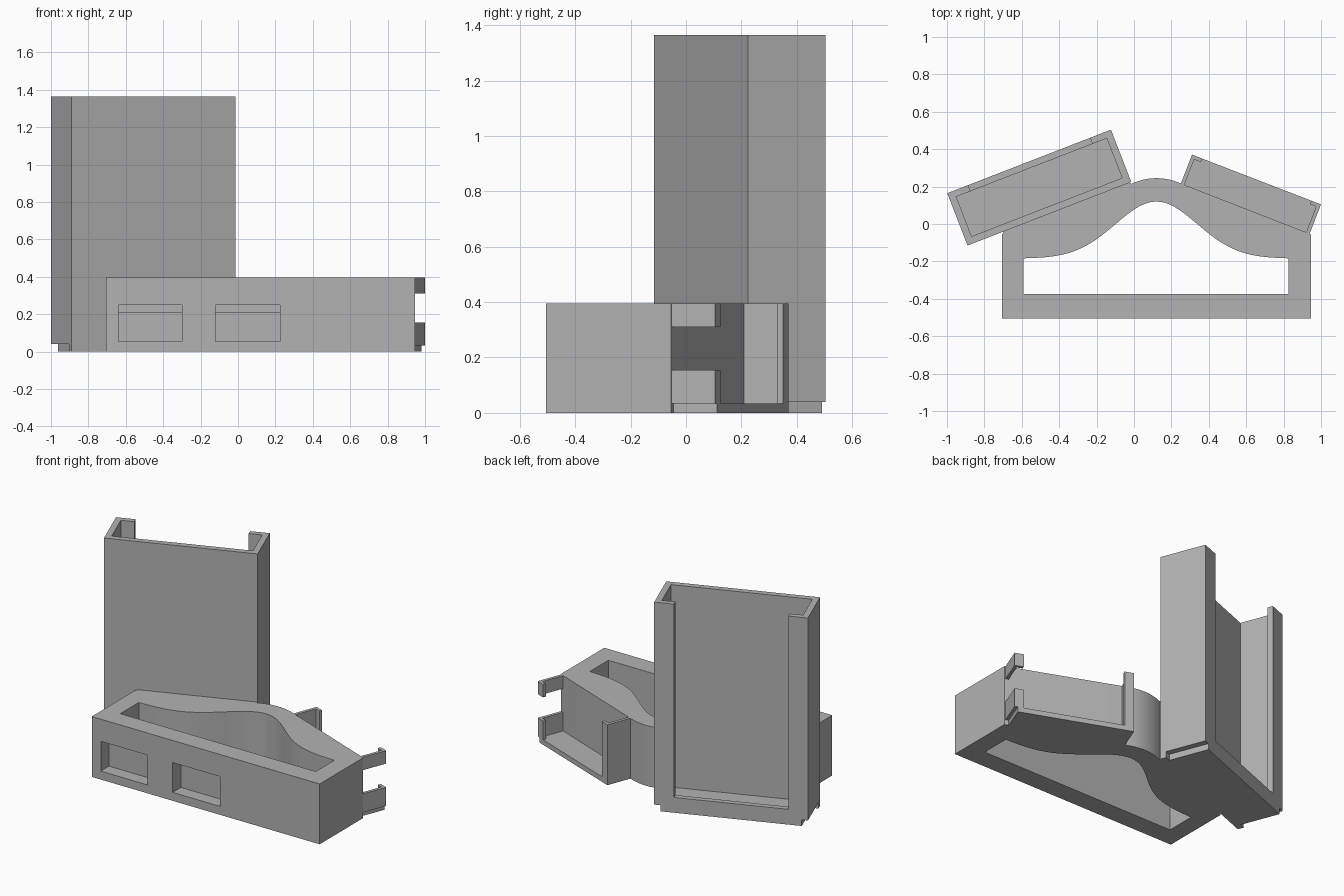
import bpy
import bmesh
import math
from mathutils import Matrix, Vector

cube = bpy.data.objects.get("Cube")
if cube:
    bpy.data.objects.remove(cube, do_unlink=True)

grey = bpy.data.materials.new("plain grey")
grey.use_nodes = True
GREY = (0.45, 0.45, 0.45, 1)
grey.diffuse_color = GREY
grey.node_tree.nodes["Principled BSDF"].inputs["Base Color"].default_value = GREY

HEIGHT = 0.395


def prism(name, outline, low, high, frame=Matrix()):
    """Extrude a flat outline from low to high along the frame's third axis."""
    bm = bmesh.new()
    face = bm.faces.new([bm.verts.new((a, b, low)) for a, b in outline])
    ext = bmesh.ops.extrude_face_region(bm, geom=[face])
    tops = [g for g in ext["geom"] if isinstance(g, bmesh.types.BMVert)]
    bmesh.ops.translate(bm, verts=tops, vec=Vector((0, 0, high - low)))
    bm.transform(frame)
    bmesh.ops.recalc_face_normals(bm, faces=bm.faces)
    mesh = bpy.data.meshes.new(name)
    bm.to_mesh(mesh)
    bm.free()
    mesh.materials.append(grey)
    obj = bpy.data.objects.new(name, mesh)
    bpy.context.collection.objects.link(obj)
    return obj


def block(name, frame, u, d, z):
    """Box from ranges along a tray's width, depth and height."""
    outline = [(u[0], d[0]), (u[1], d[0]), (u[1], d[1]), (u[0], d[1])]
    return prism(name, outline, z[0], z[1], frame)


def cut(target, cutter):
    cutter.hide_render = True
    mod = target.modifiers.new("cut", "BOOLEAN")
    mod.operation = "DIFFERENCE"
    mod.solver = "EXACT"
    mod.object = cutter
    bpy.context.view_layer.objects.active = target
    bpy.ops.object.modifier_apply(modifier=mod.name)
    bpy.data.objects.remove(cutter, do_unlink=True)


# Main body: straight front, rear angled to both trays with a rounded bridge
MID = 0.12
outline = [(-0.705, -0.505), (0.945, -0.505), (0.945, -0.055), (0.935, -0.05)]
for i in range(17):
    t = 1 - i / 8
    outline.append((MID + 0.135 * t, 0.245 - 0.03 * t * t))
outline += [(-0.03, 0.225), (-0.69, -0.03), (-0.705, -0.055)]
body = prism("body", outline, 0, HEIGHT)

# Bell-shaped opening right through the body
opening = [(-0.59, -0.375), (0.825, -0.375)]
for i in range(49):
    x = 0.825 - 1.415 * i / 48
    opening.append((x, -0.185 + 0.305 * math.exp(-(x - MID) ** 2 / 0.095)))
cut(body, prism("opening_cutter", opening, -0.1, 0.6))

# Undercut groove and front pockets, both drawn in side profile
side = Matrix(((0, 0, 1, 0), (1, 0, 0, 0), (0, 1, 0, 0), (0, 0, 0, 1)))
groove = [(-0.6, 0.235), (-0.43, 0.235), (-0.43, 0.315), (-0.505, HEIGHT), (-0.6, 0.49)]
cut(body, prism("groove_cutter", groove, -1, 1.2, side))
pocket = [(-0.6, 0.055), (-0.42, 0.055), (-0.42, 0.21), (-0.43, 0.21), (-0.43, 0.25), (-0.6, 0.25)]
for x0, x1 in ((-0.64, -0.3), (-0.12, 0.225), (0.405, 0.745)):
    cut(body, prism("pocket_cutter", pocket, x0, x1, side))

body.select_set(True)
bpy.context.view_layer.objects.active = body
bpy.ops.object.shade_smooth_by_angle(angle=math.radians(25))


def tray_frame(x, y, degrees):
    return Matrix.Translation((x, y, 0)) @ Matrix.Rotation(math.radians(degrees), 4, "Z")


# Tall tray, open at the back and top
tall = tray_frame(-0.89, -0.115, 21.2)
W, D, T, TOP = 0.939, 0.3, 0.038, 1.365
LIP = D - 0.035
block("tall_front_wall", tall, (0, W), (0, T), (0, TOP))
block("tall_floor", tall, (T, W - T), (T, D), (0, 0.04))
block("tall_bottom_lip", tall, (T, W - T), (LIP, D), (0.04, 0.1))
for name, wall, lip in (("right", (0, T), (T, 0.12)),
                        ("left", (W - T, W), (W - 0.12, W - T))):
    block(f"tall_{name}_wall", tall, wall, (T, D), (0.04, TOP))
    block(f"tall_{name}_lip", tall, lip, (LIP, D), (0.1, TOP))

# Small tray, with a solid inner wall and two hooked arms at the outer end
small = tray_frame(0.25, 0.215, -21.1)
W, D, T = 0.739, 0.167, 0.02
FLOOR = 0.033
block("small_floor", small, (T, W - T), (-0.01, D), (0, FLOOR))
block("small_inner_wall", small, (0, T), (-0.01, D), (0, HEIGHT))
block("small_inner_lip", small, (T, 0.058), (D - T, D), (FLOOR, HEIGHT))
for name, z in (("lower", (FLOOR, 0.155)), ("upper", (0.31, HEIGHT))):
    block(f"{name}_arm", small, (W - T, W), (-0.01, D), z)
    block(f"{name}_arm_hook", small, (W - 0.056, W - T), (D - T, D), z)
